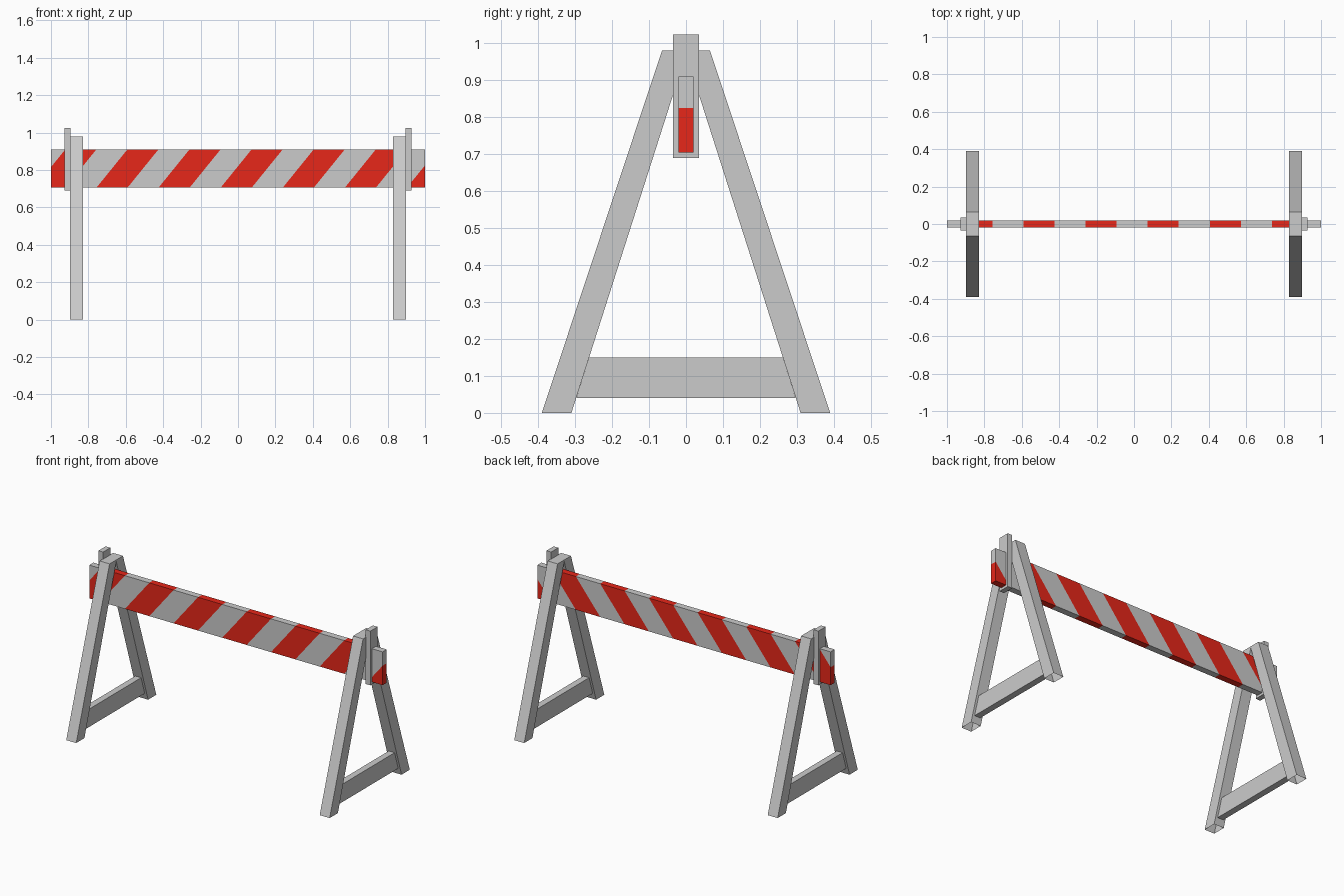
import bpy, bmesh, math
from mathutils import Vector

if "Cube" in bpy.data.objects:
    bpy.data.objects.remove(bpy.data.objects["Cube"])


def make_object(name, bm):
    bmesh.ops.recalc_face_normals(bm, faces=bm.faces)
    mesh = bpy.data.meshes.new(name)
    bm.to_mesh(mesh)
    bm.free()
    obj = bpy.data.objects.new(name, mesh)
    bpy.context.collection.objects.link(obj)
    return obj


def prism(profile, x0, x1):
    """Extrude a (y, z) profile along x."""
    bm = bmesh.new()
    face = bm.faces.new([bm.verts.new((x0, y, z)) for y, z in profile])
    ext = bmesh.ops.extrude_face_region(bm, geom=[face], use_keep_orig=True)
    verts = [g for g in ext["geom"] if isinstance(g, bmesh.types.BMVert)]
    bmesh.ops.translate(bm, verts=verts, vec=(x1 - x0, 0, 0))
    return bm


def rect(y, z0, z1):
    return [(-y, z0), (y, z0), (y, z1), (-y, z1)]


# A-frame trestles, one at each end
a_frame = [(-0.39, 0), (-0.065, 0.98), (0.065, 0.98), (0.39, 0),
           (0.31, 0), (0, 0.97), (-0.31, 0)]
crossbar = [(-0.297, 0.04), (0.297, 0.04), (0.262, 0.15), (-0.262, 0.15)]
for side, s in (("left", -1), ("right", 1)):
    bm = prism(a_frame, s * 0.83, s * 0.898)
    # feet are open tubes
    feet = [f for f in bm.faces if all(v.co.z < 0.001 for v in f.verts)]
    bmesh.ops.delete(bm, geom=feet, context="FACES_ONLY")
    make_object(side + "_legs", bm)
    make_object(side + "_crossbar", prism(crossbar, s * 0.844, s * 0.884))
    # upright holding the board on the outside of the legs
    make_object(side + "_post", prism(rect(0.035, 0.69, 1.024), s * 0.895, s * 0.927))

# Board, cut along the slanted stripe edges
Z0, Z1, START, STEP = 0.705, 0.91, -0.757, 0.166
SLOPE = STEP / (Z1 - Z0)
bm = prism(rect(0.02, Z0, Z1), -1, 1)
for k in range(-3, 12):
    bmesh.ops.bisect_plane(bm, geom=bm.verts[:] + bm.edges[:] + bm.faces[:],
                           plane_co=(START + k * STEP, 0, Z0),
                           plane_no=Vector((1, 0, -SLOPE)).normalized())
for f in bm.faces:
    c = f.calc_center_median()
    u = c.x - (c.z - Z0) * SLOPE
    f.material_index = 1 if math.floor((u - START) / STEP) % 2 == 0 else 0
board = make_object("striped_board", bm)

# Red stripes
red = bpy.data.materials.new("stripe_red")
red.diffuse_color = (0.8, 0.02, 0.01, 1)
red.use_nodes = True
red.node_tree.nodes["Principled BSDF"].inputs["Base Color"].default_value = red.diffuse_color
board.data.materials.append(None)
board.data.materials.append(red)
